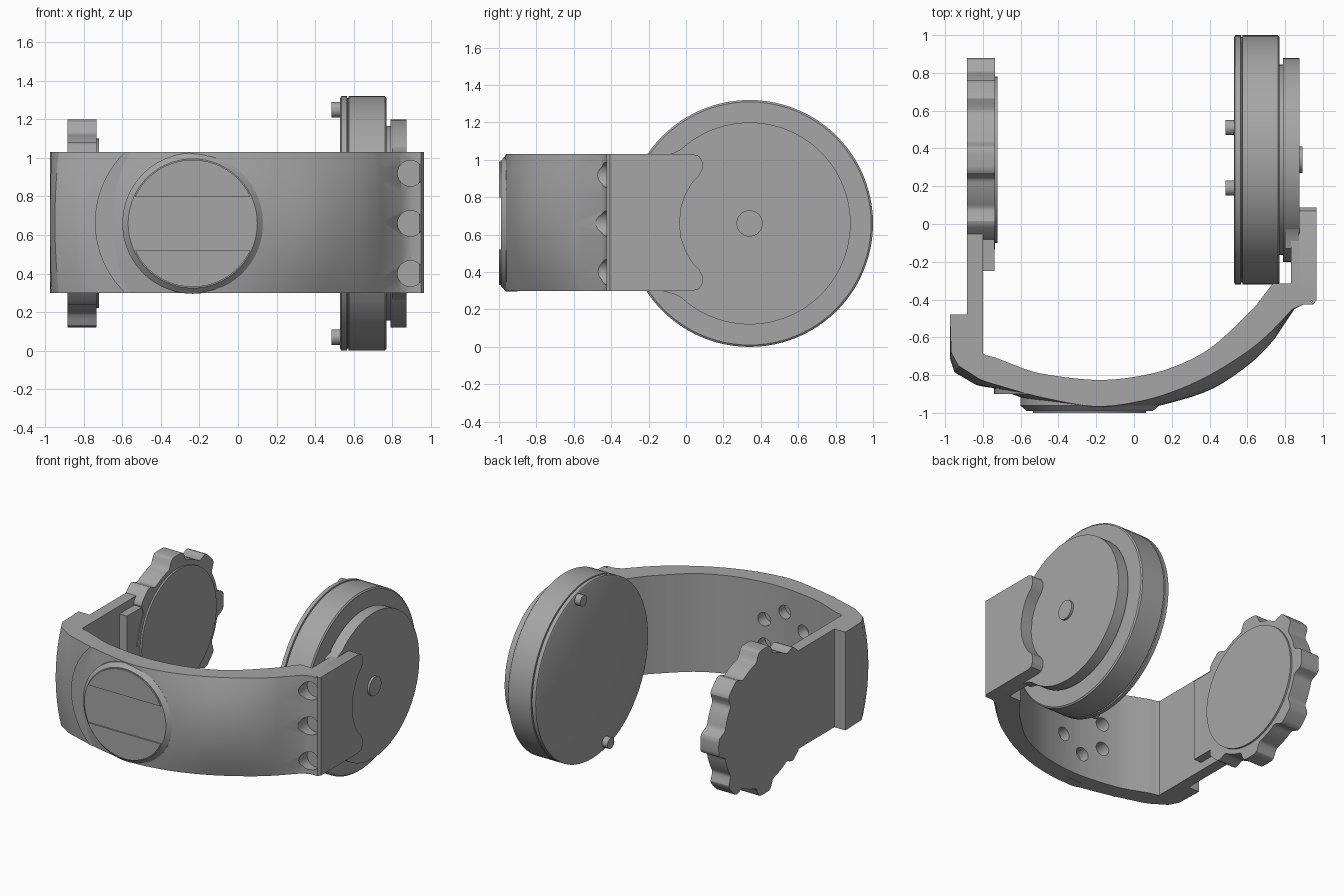
import bpy, bmesh, math
from mathutils import Vector

old = bpy.data.objects.get("Cube")
if old:
    bpy.data.objects.remove(old, do_unlink=True)

grey = bpy.data.materials.new("matte grey")
grey.use_nodes = True
COL = (0.38, 0.38, 0.38, 1)
grey.diffuse_color = COL
grey.node_tree.nodes["Principled BSDF"].inputs["Base Color"].default_value = COL

CY, CZ = 0.34, 0.66          # shared wheel centre
Z0, Z1 = 0.30, 1.03          # band height


def loft(name, rings):
    """Skin equal-length closed rings and cap both ends."""
    bm = bmesh.new()
    vs = [[bm.verts.new(p) for p in r] for r in rings]
    n = len(rings[0])
    for a, b in zip(vs, vs[1:]):
        for i in range(n):
            j = (i + 1) % n
            bm.faces.new((a[i], a[j], b[j], b[i]))
    bm.faces.new(vs[0][::-1])
    bm.faces.new(vs[-1])
    bmesh.ops.recalc_face_normals(bm, faces=bm.faces)
    me = bpy.data.meshes.new(name)
    bm.to_mesh(me)
    bm.free()
    me.materials.append(grey)
    ob = bpy.data.objects.new(name, me)
    bpy.context.collection.objects.link(ob)
    return ob


def smooth(ob, angle=30):
    bpy.ops.object.select_all(action='DESELECT')
    bpy.context.view_layer.objects.active = ob
    ob.select_set(True)
    bpy.ops.object.shade_smooth_by_angle(angle=math.radians(angle))
    return ob


def prism_x(name, pts, x0, x1):
    return smooth(loft(name, [[(x, y, z) for y, z in pts] for x in (x0, x1)]))


def prism_y(name, pts, y0, y1):
    return smooth(loft(name, [[(x, y, z) for x, z in pts] for y in (y0, y1)]))


def circle(cx, cy, r, n=64):
    return [(cx + r * math.cos(2 * math.pi * i / n),
             cy + r * math.sin(2 * math.pi * i / n)) for i in range(n)]


def rect(a0, a1, b0, b1):
    return [(a0, b0), (a1, b0), (a1, b1), (a0, b1)]


def arc(cx, cy, r, d0, d1, n=24):
    return [(cx + r * math.cos(math.radians(d0 + (d1 - d0) * i / n)),
             cy + r * math.sin(math.radians(d0 + (d1 - d0) * i / n))) for i in range(n + 1)]


def cut(ob, cutters):
    for c in cutters:
        c.hide_render = True
        m = ob.modifiers.new("cut", 'BOOLEAN')
        m.operation, m.solver, m.object = 'DIFFERENCE', 'EXACT', c
        bpy.context.view_layer.objects.active = ob
        bpy.ops.object.modifier_apply(modifier=m.name)
    for c in cutters:
        bpy.data.objects.remove(c, do_unlink=True)


# Curved band: stations of inner, outer edge and outer middle points (x, y)
stations = [
    (-.80, -.48, -.975, -.48, -.975, -.48),
    (-.80, -.685, -.968, -.68, -.975, -.71),
    (-.785, -.695, -.93, -.75, -.95, -.785),
    (-.74, -.705, -.82, -.82, -.84, -.85),
    (-.65, -.74, -.70, -.86, -.72, -.875),
    (-.50, -.79, -.50, -.915, -.52, -.94),
    (-.22, -.825, -.22, -.965, -.22, -.985),
    (0, -.81, 0, -.945, .02, -.98),
    (.20, -.76, .20, -.89, .20, -.945),
    (.40, -.66, .40, -.80, .42, -.87),
    (.60, -.48, .60, -.675, .62, -.735),
    (.67, -.40, .73, -.565, .75, -.60),
    (.735, -.315, .84, -.45, .85, -.45),
    (.83, -.315, .90, -.425, .90, -.425),
    (.835, -.31, .95, -.425, .95, -.425),
]


def section(s):
    ix, iy, ex, ey, mx, my = s
    ring = [(ix, iy, Z0)]
    for k in range(11):
        t = -1 + k / 5
        w = 1 - t * t
        ring.append((ex + (mx - ex) * w, ey + (my - ey) * w, CZ + .005 + t * .365))
    return ring + [(ix, iy, Z1)]


# Catmull-Rom smoothing along the front arc, straight steps at the ends
path = []
for i in range(len(stations) - 1):
    p1, p2 = stations[i], stations[i + 1]
    if 3 <= i <= 10:
        p0, p3 = stations[i - 1], stations[i + 2]
        for k in range(4):
            t = k / 4
            path.append([.5 * (2 * b + (c - a) * t + (2 * a - 5 * b + 4 * c - d) * t * t
                               + (3 * b - a - 3 * c + d) * t ** 3)
                         for a, b, c, d in zip(p0, p1, p2, p3)])
    else:
        path.append(p1)
path.append(stations[-1])
band = loft("front_band", [section(s) for s in path])

# Ring of blind holes on the inside, and three holes in the front corner
DX = -0.235
inner = [prism_y("hole_cutter", circle(DX + .19 * math.sin(k * math.pi / 3),
                                       CZ + .19 * math.cos(k * math.pi / 3), .05, 24), -.90, -.6)
         for k in range(6)]
cut(band, inner + [prism_y("hole_cutter", circle(.895, z, .067, 32), -.7, -.37)
                   for z in (.40, .66, .92)])
smooth(band)

# Pad on the left side, with a scooped end leaving two rounded lobes
half = [(.04, 1.03), (.07, 1.02), (.088, .99), (.088, .95), (.07, .915), (.035, .88),
        (0, .82), (-.025, .75), (-.035, .66)]
lobes = half + [(y, 2 * (CZ + .005) - z) for y, z in half[-2::-1]]
pad = prism_x("side_pad", [(-.405, Z0), (-.405, Z1)] + lobes, .875, .965)
pad_in = prism_x("side_pad_inner", rect(-.405, -.04, Z0, Z1), .83, .875)
for ob in (pad, pad_in):
    cut(ob, [prism_y("hole_cutter", circle(.895, z, .067, 32), -.7, -.37)
             for z in (.40, .66, .92)])
    smooth(ob)
pad_nose = loft("pad_corner", [[(x, y, z) for x, y in
                ((.95, -.425), (.965, -.405), (.94, -.405))] for z in (Z0, Z1)])

# Large wheel turned about x, with rim groove, step and hub plate
profile = [(.53, .648), (.536, .66), (.565, .66), (.567, .65), (.573, .65), (.575, .66),
           (.762, .66), (.77, .65), (.77, .505), (.79, .505), (.79, .54), (.875, .54)]
smooth(loft("large_wheel", [[(x, y, z) for y, z in circle(CY, CZ, r, 96)] for x, r in profile]))
prism_x("wheel_axle", circle(CY, CZ, .07, 40), .87, .892)
for y, z in ((.51, 1.25), (.19, .07)):
    prism_x("wheel_pin", circle(y, z, .04, 24), .485, .54)

# Small webs blending hub plate into the side pad
for s in (1, -1):
    web = [(-.13, .36), (-.07, .375), (-.02, .40), (.02, .434), (.06, .40), (.0, .33), (-.13, .33)]
    prism_x("hub_web", [(y, CZ + s * z) for y, z in web], .80, .8745)

# Right side strip carrying the lobed knob
prism_x("side_strip", rect(-.50, .06, Z0, Z1), -.884, -.80)


def knob_r(a):
    w = min(max((math.cos(8 * a) + .2) / .9, 0), 1)
    if abs(a - math.pi) < .3:
        w = 0
    return .475 + .065 * w * w * (3 - 2 * w)


angles = [2 * math.pi * i / 192 for i in range(192)]
prism_x("lobed_knob", [(CY + knob_r(a) * math.cos(a), CZ + knob_r(a) * math.sin(a))
                       for a in angles], -.885, -.735)
prism_x("knob_face", circle(CY, CZ, .44, 72), -.74, -.722)
prism_x("knob_stop", rect(-.25, .0, .36, .97), -.81, -.738)

# Raised arc panel at the front
left_arc = arc(DX, CZ + .005, .507, 134, 226)
prism_y("arc_panel", left_arc + [(-.45, Z0), (-.45, Z1)], -.90, -.85)

# Round front boss with a shallow slot across it
smooth(loft("front_boss", [[(x, y, z) for x, z in circle(DX, CZ, r, 96)]
                           for y, r in ((-.90, .365), (-.962, .365), (-.99, .335))]))
a = math.degrees(math.asin(.14 / .33))
prism_y("boss_upper_plate", arc(DX, CZ, .33, a, 180 - a), -1.0, -.985)
prism_y("boss_lower_plate", arc(DX, CZ, .33, 180 + a, 360 - a), -1.0, -.985)
